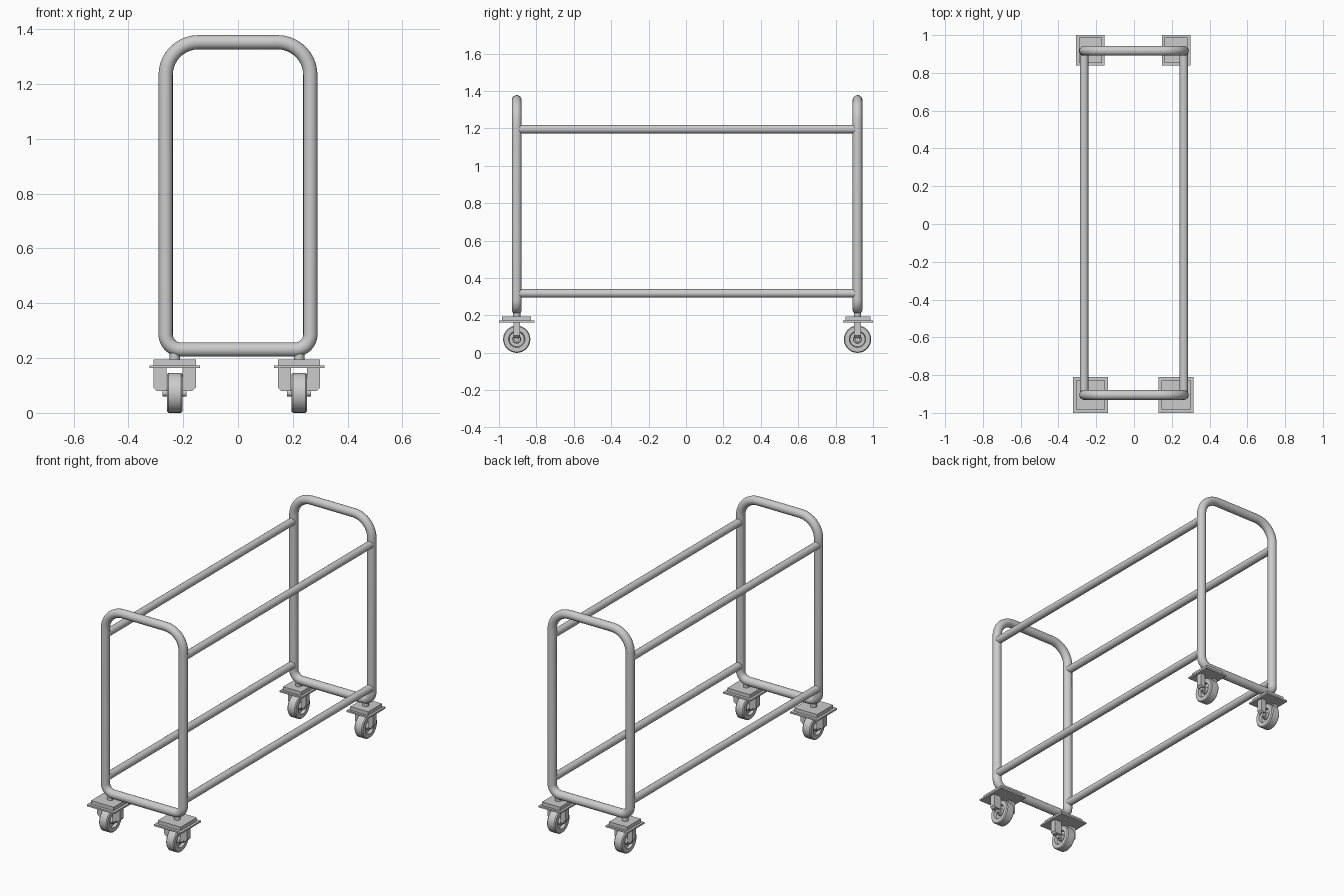
import bpy, bmesh, math
from mathutils import Vector, Matrix

cube = bpy.data.objects.get("Cube")
if cube:
    bpy.data.objects.remove(cube, do_unlink=True)

steel = bpy.data.materials.new("light grey steel")
steel.use_nodes = True
GREY = (0.6, 0.6, 0.6, 1)
steel.diffuse_color = GREY
steel.node_tree.nodes["Principled BSDF"].inputs["Base Color"].default_value = GREY

FRONT_Y, BACK_Y = -0.905, 0.917
HALF_W = 0.264


def finish(name, bm, smooth=True):
    bmesh.ops.recalc_face_normals(bm, faces=bm.faces)
    mesh = bpy.data.meshes.new(name)
    bm.to_mesh(mesh)
    bm.free()
    mesh.materials.append(steel)
    ob = bpy.data.objects.new(name, mesh)
    bpy.context.collection.objects.link(ob)
    if smooth:
        bpy.ops.object.select_all(action='DESELECT')
        ob.select_set(True)
        bpy.context.view_layer.objects.active = ob
        bpy.ops.object.shade_smooth_by_angle(angle=math.radians(40))
    return ob


def rod(name, start, end, radius, sides=24):
    start, end = Vector(start), Vector(end)
    axis = end - start
    bm = bmesh.new()
    turn = axis.to_track_quat('Z', 'Y').to_matrix().to_4x4()
    bmesh.ops.create_cone(bm, cap_ends=True, segments=sides, radius1=radius, radius2=radius,
                          depth=axis.length, matrix=Matrix.Translation((start + end) / 2) @ turn)
    return finish(name, bm)


def box(name, centre, size):
    bm = bmesh.new()
    bmesh.ops.create_cube(bm, size=1, matrix=Matrix.Translation(centre) @ Matrix.Diagonal((*size, 1)))
    return finish(name, bm, False)


def end_frame(name, y, tube=0.026, steps=10, sides=20):
    # Rounded rectangle path swept with a circle
    low, high, r_low, r_high = 0.231, 1.352, 0.055, 0.12
    corners = [(1, high, r_high, 0), (-1, high, r_high, 90), (-1, low, r_low, 180), (1, low, r_low, 270)]
    bm = bmesh.new()
    rings = []
    for side, z, r, first in corners:
        cx = side * (HALF_W - r)
        cz = z - r if z == high else z + r
        for i in range(steps + 1):
            a = math.radians(first + 90 * i / steps)
            out = Vector((math.cos(a), 0, math.sin(a)))
            mid = Vector((cx, y, cz)) + out * r
            ring = []
            for k in range(sides):
                t = math.tau * k / sides
                ring.append(bm.verts.new(mid + tube * (out * math.cos(t) + Vector((0, math.sin(t), 0)))))
            rings.append(ring)
    for a, b in zip(rings, rings[1:] + rings[:1]):
        for k in range(sides):
            n = (k + 1) % sides
            bm.faces.new((a[k], a[n], b[n], b[k]))
    return finish(name, bm)


def wheel(name, x, y, z, half):
    # Tyre, recessed disc and hub turned around the axle
    profile = [(-half, 0), (-half, 0.02), (-0.4 * half, 0.022), (-0.4 * half, 0.04), (-half, 0.044),
               (-half, 0.068), (-0.8 * half, 0.073)]
    profile += [(-px, r) for px, r in reversed(profile)]
    bm = bmesh.new()
    verts = [bm.verts.new((x + px, y, z + r)) for px, r in profile]
    edges = [bm.edges.new(pair) for pair in zip(verts, verts[1:])]
    bmesh.ops.spin(bm, geom=verts + edges, cent=(x, y, z), axis=(1, 0, 0),
                   angle=math.tau, steps=32, use_duplicate=False)
    bmesh.ops.remove_doubles(bm, verts=bm.verts, dist=0.0001)
    return finish(name, bm)


def fork_leg(name, x, y, side, inner, outer):
    # Chamfered plate shape extruded along y
    shape = [(inner, 0.166), (outer, 0.166), (outer, 0.092), (outer - 0.012, 0.08), (inner, 0.08)]
    bm = bmesh.new()
    face = bm.faces.new([bm.verts.new((x + side * px, y - 0.018, z)) for px, z in shape])
    moved = bmesh.ops.extrude_face_region(bm, geom=[face])["geom"]
    bmesh.ops.translate(bm, vec=(0, 0.036, 0), verts=[v for v in moved if isinstance(v, bmesh.types.BMVert)])
    return finish(name, bm, False)


def caster(label, x, y, plate_y, plate_w, plate_d, top_w, top_d):
    half = 0.028
    rod(label + "_stem", (x, y, 0.19), (x, y, 0.235), 0.019, 16)
    box(label + "_top_plate", (x, plate_y, 0.183), (top_w, top_d, 0.024))
    box(label + "_base_plate", (x, plate_y, 0.168), (plate_w, plate_d, 0.01))
    for side, word in ((-1, "right"), (1, "left")):
        fork_leg(f"{label}_fork_{word}", x, y, side, half + 0.001, top_w / 2)
    rod(label + "_axle", (x - 0.044, y, 0.073), (x + 0.044, y, 0.073), 0.013, 16)
    wheel(label + "_wheel", x, y, 0.073, half)


# End frames
end_frame("front_frame", FRONT_Y)
end_frame("back_frame", BACK_Y)

# Long rails joining the frames
for side, word in ((-1, "right"), (1, "left")):
    for z, level in ((0.318, "lower"), (1.196, "upper")):
        rod(f"{level}_{word}_rail", (side * HALF_W, FRONT_Y, z), (side * HALF_W, BACK_Y, z), 0.0225)

# Casters, the front pair having larger plates
for x, word in ((-0.231, "right"), (0.223, "left")):
    caster(f"front_{word}_caster", x, FRONT_Y, -0.905, 0.185, 0.19, 0.154, 0.155)
    caster(f"back_{word}_caster", x, BACK_Y, 0.92, 0.15, 0.16, 0.122, 0.133)
